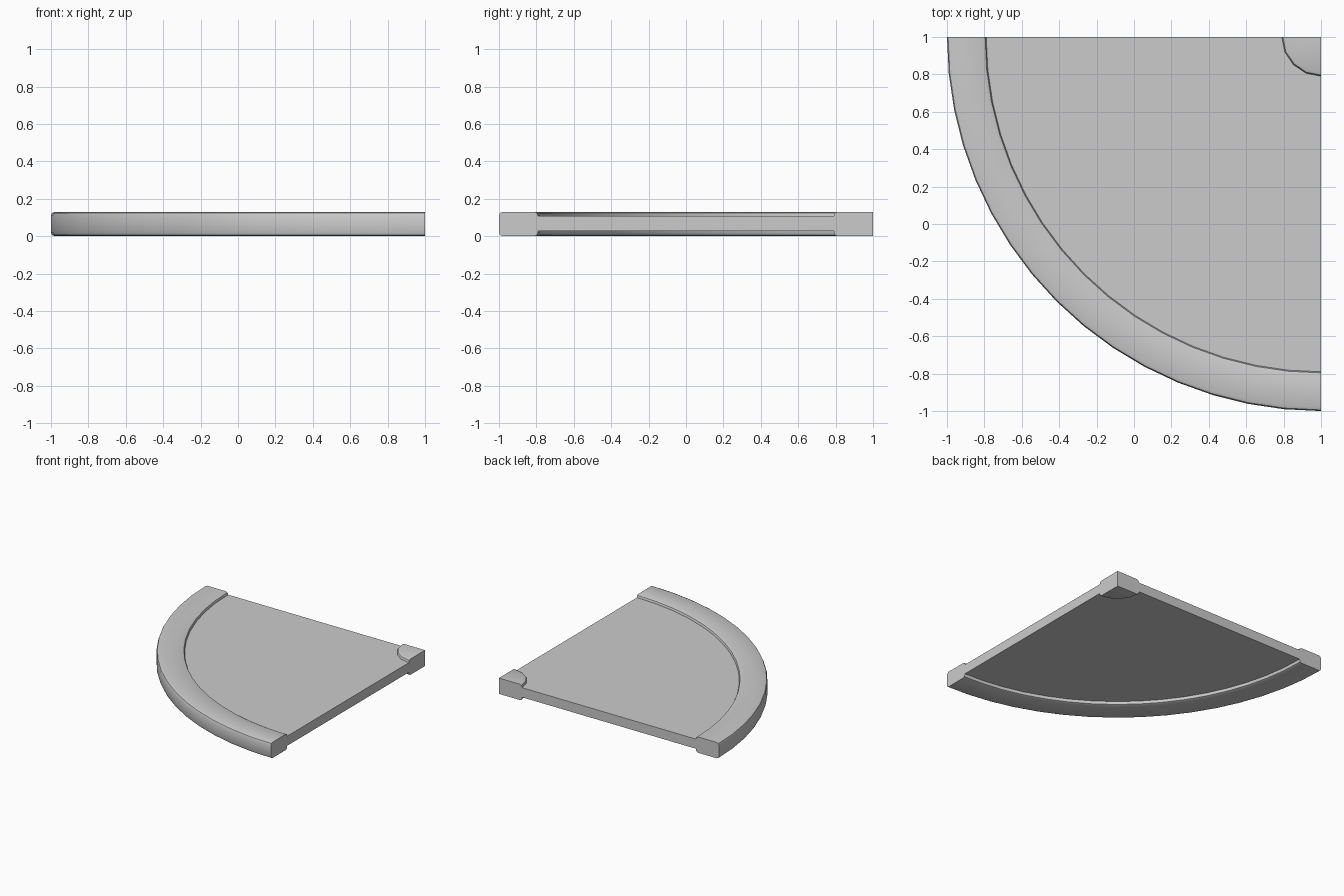
import bpy, bmesh, math

if "Cube" in bpy.data.objects:
    bpy.data.objects.remove(bpy.data.objects["Cube"])

CORNER = (1.0, 1.0)   # centre of the quarter circle


def quarter_sweep(name, profile, segments):
    """Sweep a closed (radius, z) profile through a quarter turn and cap both ends."""
    bm = bmesh.new()
    rings = []
    for i in range(segments + 1):
        a = math.pi + math.pi / 2 * i / segments
        rings.append([bm.verts.new((CORNER[0] + r * math.cos(a),
                                    CORNER[1] + r * math.sin(a), z)) for r, z in profile])
    n = len(profile)
    for a, b in zip(rings, rings[1:]):
        for j in range(n):
            k = (j + 1) % n
            if profile[j][0] or profile[k][0]:     # skip the zero-width axis
                bm.faces.new((a[j], a[k], b[k], b[j]))
    bm.faces.new(rings[0])
    bm.faces.new(rings[-1])
    bmesh.ops.remove_doubles(bm, verts=bm.verts, dist=1e-5)
    bmesh.ops.recalc_face_normals(bm, faces=bm.faces)
    mesh = bpy.data.meshes.new(name)
    bm.to_mesh(mesh)
    bm.free()
    obj = bpy.data.objects.new(name, mesh)
    bpy.context.collection.objects.link(obj)
    bpy.ops.object.select_all(action='DESELECT')
    obj.select_set(True)
    bpy.context.view_layer.objects.active = obj
    bpy.ops.object.shade_smooth_by_angle(angle=math.radians(40))
    return obj


H = 0.13     # height of rim and corner cap
B = 0.02     # edge rounding
S = 0.006    # offset of the middle bevel point

# Raised curved rim with rounded long edges
quarter_sweep("curved_rim", [
    (1.79, B), (1.79 + S, S), (1.79 + B, 0),
    (2 - B, 0), (2 - S, S), (2, B),
    (2, H - B), (2 - S, H - S), (2 - B, H),
    (1.79 + B, H), (1.79 + S, H - S), (1.79, H - B)], 16)

# Thinner slab between rim and corner
quarter_sweep("slab", [(0, 0.028), (1.82, 0.028), (1.82, 0.107), (0, 0.107)], 16)

# Raised cap at the inner corner
quarter_sweep("corner_cap", [
    (0, 0), (0.21 - B, 0), (0.21 - S, S), (0.21, B),
    (0.21, H - B), (0.21 - S, H - S), (0.21 - B, H), (0, H)], 4)
